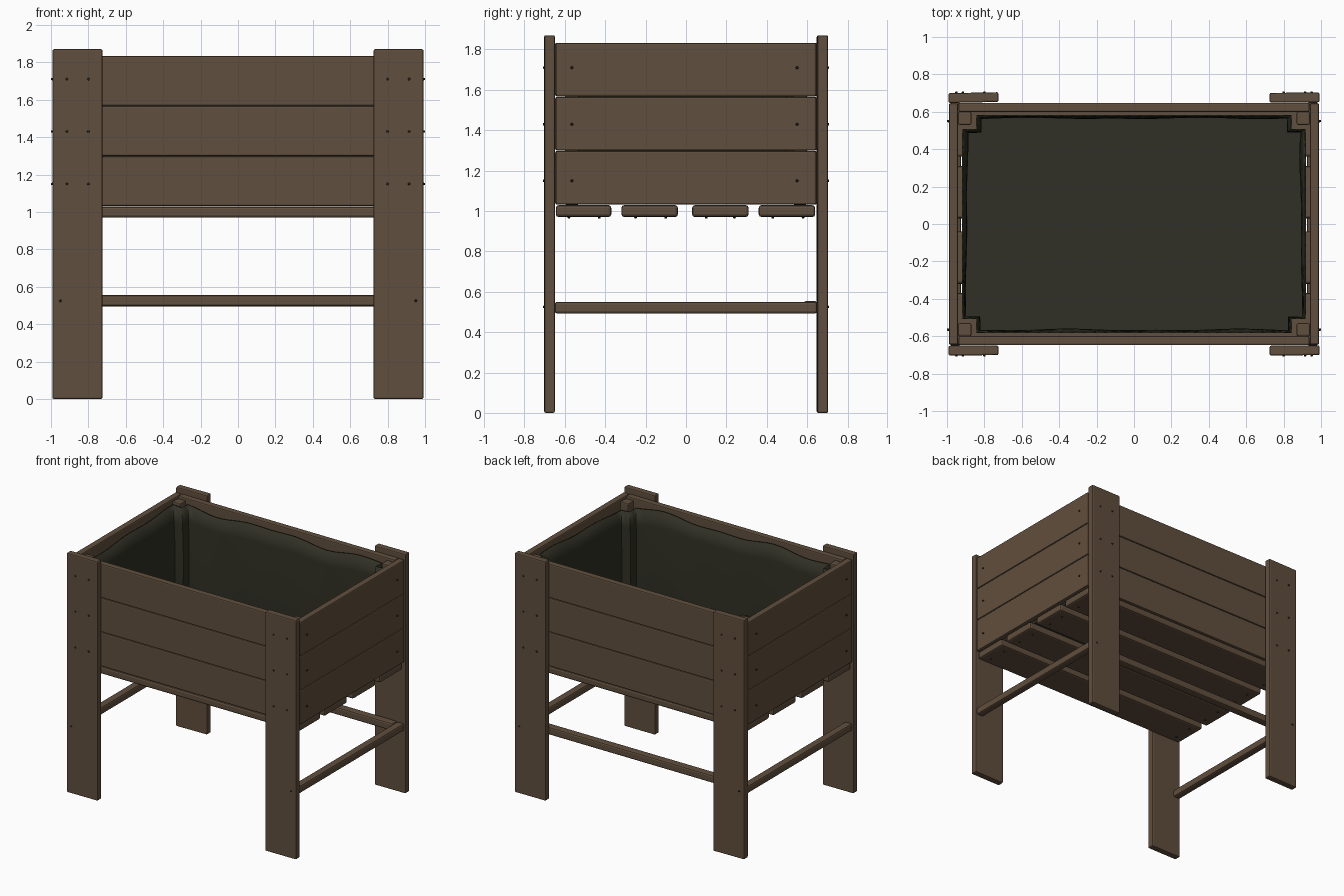
import bpy, bmesh, math
from mathutils import Vector, Matrix

cube = bpy.data.objects.get("Cube")
if cube:
    bpy.data.objects.remove(cube, do_unlink=True)


def material(name, rgb):
    m = bpy.data.materials.new(name)
    m.use_nodes = True
    m.diffuse_color = (*rgb, 1)
    m.node_tree.nodes["Principled BSDF"].inputs["Base Color"].default_value = (*rgb, 1)
    return m


WOOD = material("brown wood", (0.118, 0.077, 0.047))
LINER = material("dark green liner", (0.030, 0.030, 0.019))
METAL = material("dark screw", (0.03, 0.024, 0.018))


def link(name, bm, mat):
    mesh = bpy.data.meshes.new(name)
    bm.to_mesh(mesh)
    bm.free()
    mesh.materials.append(mat)
    obj = bpy.data.objects.new(name, mesh)
    bpy.context.collection.objects.link(obj)
    return obj


def board(name, x, y, z, bevel=0.008, turn=0.0):
    """Rounded timber from (min, max) ranges, turned slightly about z."""
    size = Vector([r[1] - r[0] for r in (x, y, z)])
    bm = bmesh.new()
    bmesh.ops.create_cube(bm, size=1, matrix=Matrix.Diagonal((*size, 1)))
    obj = link(name, bm, WOOD)
    obj.location = [(r[0] + r[1]) / 2 for r in (x, y, z)]
    obj.rotation_euler.z = turn
    mod = obj.modifiers.new("rounded edges", "BEVEL")
    mod.width, mod.segments = bevel, 2
    return obj


def span(side, a, b):
    """Mirror a range to the chosen side of the centre."""
    return (a, b) if side > 0 else (-b, -a)


SIDES = ((-1, "right"), (1, "left"))
ENDS = ((-1, "front"), (1, "back"))

# Legs and inner corner posts
for sx, lr in SIDES:
    for sy, fb in ENDS:
        turn = 0.02 if sx < 0 < sy else 0.006
        board(f"{fb}_{lr}_leg", span(sx, 0.725, 0.992), span(sy, 0.65, 0.702),
              (0, 1.87), turn=turn)
        board(f"{fb}_{lr}_corner_post", span(sx, 0.87, 0.94),
              span(sy, 0.53, 0.6), (1.03, 1.815))

# Wall planks, three to each side
for i in range(3):
    z = (1.032 + 0.268 * i, 1.297 + 0.268 * i)
    for sy, fb in ENDS:
        board(f"{fb}_plank_{i + 1}", (-0.938, 0.938), span(sy, 0.598, 0.648), z)
    for sx, lr in SIDES:
        board(f"{lr}_end_plank_{i + 1}", span(sx, 0.94, 0.99), (-0.645, 0.645), z)

# Floor slats with rounded corners
for i, y in enumerate(((-0.645, -0.37), (-0.32, -0.04), (0.03, 0.31), (0.36, 0.64))):
    board(f"floor_slat_{i + 1}", (-0.975, 0.975), y, (0.97, 1.029), 0.014)

# Stretchers between the legs
for sx, lr in SIDES:
    board(f"{lr}_stretcher", span(sx, 0.925, 0.985), (-0.65, 0.65), (0.492, 0.55), 0.012)
board("back_stretcher", (-0.925, 0.925), (0.585, 0.648), (0.495, 0.555), 0.012)


# Soft liner, wrapped round the corner posts with a wavy rim
def liner_outline(step=0.06):
    X, Y, N = 0.915, 0.58, 0.075
    quarter = [(X, Y - N), (X - N, Y - N), (X - N, Y)]
    pts = quarter + [(-x, y) for x, y in reversed(quarter)]
    pts += [(-x, -y) for x, y in pts]
    loop = []
    for i, a in enumerate(pts):
        a, b = Vector(a), Vector(pts[(i + 1) % len(pts)])
        n = max(2, round((b - a).length / step))
        loop += [a.lerp(b, k / n) for k in range(n)]
    return loop


def build_liner():
    bm = bmesh.new()
    outline = liner_outline()
    rows = []
    levels = 7
    for j in range(levels):
        t = j / (levels - 1)
        row = []
        for p in outline:
            wave = math.sin(p.x * 7 + p.y * 4) + 0.6 * math.sin(p.x * 13 - p.y * 11)
            top = 1.785 + 0.014 * wave
            pull = 1 - 0.012 * (1 + 0.5 * wave) * math.sin(math.pi * t) - 0.015 * (1 - t)
            row.append(bm.verts.new((p.x * pull, p.y * pull, 1.055 + (top - 1.055) * t)))
        rows.append(row)
    n = len(outline)
    for low, high in zip(rows, rows[1:]):
        for i in range(n):
            k = (i + 1) % n
            bm.faces.new((low[i], high[i], high[k], low[k]))
    bm.faces.new(rows[0])
    bmesh.ops.recalc_face_normals(bm, faces=bm.faces)
    obj = link("liner", bm, LINER)
    mod = obj.modifiers.new("thickness", "SOLIDIFY")
    mod.thickness, mod.offset = 0.008, 0
    bpy.ops.object.select_all(action="DESELECT")
    obj.select_set(True)
    bpy.context.view_layer.objects.active = obj
    bpy.ops.object.shade_smooth_by_angle(angle=math.radians(40))


build_liner()


# Screw heads, gathered in one object per face direction
def screws(name, points, normal):
    bm = bmesh.new()
    turn = Vector(normal).to_track_quat("Z", "Y").to_matrix().to_4x4()
    for p in points:
        bmesh.ops.create_cone(bm, cap_ends=True, segments=8, radius1=0.008,
                              radius2=0.005, depth=0.012,
                              matrix=Matrix.Translation(p) @ turn)
    link(name, bm, METAL)


HEIGHTS = (1.15, 1.43, 1.71)
for sy, fb in ENDS:
    heads = [(sx * x, sy * 0.703, z) for sx in (-1, 1) for x in (0.8, 0.915) for z in HEIGHTS]
    heads += [(sx * 0.95, sy * 0.703, 0.525) for sx in (-1, 1)]
    screws(f"{fb}_leg_screws", heads, (0, sy, 0))
for sx, lr in SIDES:
    screws(f"{lr}_end_screws", [(sx * 0.993, y, z) for y in (-0.565, 0.55) for z in HEIGHTS],
           (sx, 0, 0))
screws("floor_screws", [(x, y, 0.968) for x in (-0.9, 0.9)
                        for y in (-0.58, -0.43, -0.25, -0.1, 0.1, 0.24, 0.43, 0.58)], (0, 0, -1))
